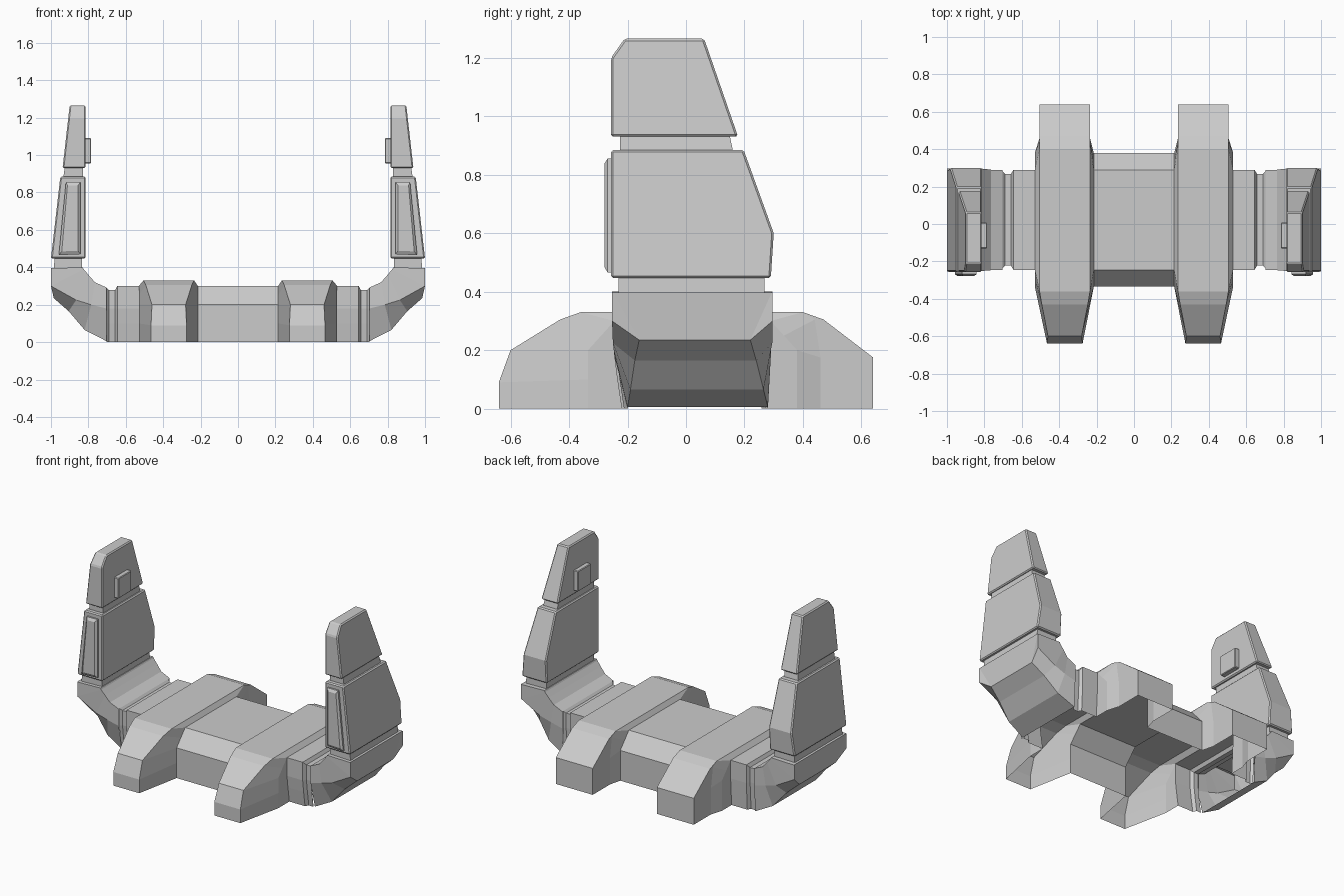
import bpy, bmesh

if "Cube" in bpy.data.objects:
    bpy.data.objects.remove(bpy.data.objects["Cube"])


def make(name, bm, bevel=0):
    # every part is drawn on the +x side and mirrored
    bmesh.ops.remove_doubles(bm, verts=bm.verts, dist=0.0005)
    bmesh.ops.recalc_face_normals(bm, faces=bm.faces)
    top = max(bm.faces, key=lambda f: f.calc_center_median().z)
    if top.normal.z < 0:
        bmesh.ops.reverse_faces(bm, faces=bm.faces)
    me = bpy.data.meshes.new(name)
    bm.to_mesh(me)
    bm.free()
    ob = bpy.data.objects.new(name, me)
    bpy.context.collection.objects.link(ob)
    if bevel:
        b = ob.modifiers.new("bevel", 'BEVEL')
        b.width, b.segments, b.limit_method = bevel, 1, 'ANGLE'
    m = ob.modifiers.new("mirror", 'MIRROR')
    m.use_clip = True
    return ob


def loft(name, rings, closed=False, cap_end=False):
    bm = bmesh.new()
    rows = [[bm.verts.new(p) for p in r] for r in rings]
    n = len(rows[0])
    for a, b in zip(rows, rows[1:]):
        for i in range(n if closed else n - 1):
            j = (i + 1) % n
            bm.faces.new((a[i], a[j], b[j], b[i]))
    if cap_end:
        bm.faces.new(rows[-1])
    return make(name, bm)


def plate(name, outline, inner, outer, bevel=0.007):
    # side outline (y, z); outer x is linear in z: ((z0, x0), (z1, x1))
    (z0, x0), (z1, x1) = outer
    bm = bmesh.new()
    a = [bm.verts.new((inner, y, z)) for y, z in outline]
    b = [bm.verts.new((x0 + (x1 - x0) * (z - z0) / (z1 - z0), y, z)) for y, z in outline]
    bm.faces.new(a)
    bm.faces.new(b[::-1])
    for i in range(len(a)):
        j = (i + 1) % len(a)
        bm.faces.new((a[i], a[j], b[j], b[i]))
    return make(name, bm, bevel)


# base shell, open underneath: centre block, foot and arm lofted along x
centre = [(-.335, 0), (-.335, .1), (-.335, .2), (-.29, .25), (-.245, .30),
          (.29, .30), (.335, .25), (.38, .2), (.38, 0)]
foot = [(-.64, 0), (-.64, .09), (-.60, .20), (-.43, .305), (-.36, .33),
        (.40, .33), (.47, .305), (.64, .175), (.64, 0)]
collar = foot[:5] + [(.40, .33), (.44, .305), (.46, .175), (.46, 0)]
arm = [(-.22, 0), (-.235, .1), (-.245, .18), (-.245, .24), (-.245, .30),
       (.29, .30), (.29, .24), (.29, .18), (.28, 0)]
inset = [.04, .04, .045, .012, 0, 0, 0, 0, 0]


def ring(sec, x, side=0):
    return [(x + side * t, y, z) for (y, z), t in zip(sec, inset)]


def shrink(sec, d):
    return [(y + d if y < 0 else y - d, min(z, .30 - d)) for y, z in sec]


loft("base_body", [
    ring(centre, 0), ring(centre, .215),
    ring(collar, .235, 1), ring(foot, .235, 1),
    ring(foot, .505, -1), ring(collar, .505, -1),
    ring(centre, .53), ring(arm, .53), ring(arm, .645),
    ring(shrink(arm, .022), .657), ring(shrink(arm, .022), .69),
    ring(shrink(arm, .008), .703)])


# elbow: inner edge, full-width edge and narrowed outer panel
def elbow_ring(inner, full, panel, f0, f1, p0, p1):
    (xi, zi), (xf, zf), (xp, zp) = inner, full, panel
    return [(xi, f0, zi), (xi, f1, zi), (xf, f1, zf),
            (xp, p1, zp), (xp, p0, zp), (xf, f0, zf)]


loft("elbow", [
    elbow_ring((.703, .292), (.703, .18), (.703, .005), -.245, .29, -.20, .28),
    elbow_ring((.765, .32), (.785, .20), (.82, .065), -.247, .29, -.19, .265),
    elbow_ring((.80, .36), (.865, .225), (.905, .165), -.25, .295, -.175, .24),
    elbow_ring((.825, .39), (1.0, .30), (.985, .235), -.253, .296, -.16, .22),
    elbow_ring((.83, .40), (1.0, .395), (1.0, .397), -.253, .296, -.25, .293)],
    closed=True, cap_end=True)

# upright: necks and plates
plate("lower_neck", [(-.23, .39), (.268, .39), (.268, .455), (-.23, .455)],
      .835, ((.39, .985), (.455, .98)), 0)
plate("lower_plate", [(-.256, .447), (.29, .447), (.30, .60), (.197, .885), (-.256, .885)],
      .815, ((.447, 1.0), (.885, .95)))
plate("upper_neck", [(-.225, .875), (.162, .875), (.148, .94), (-.225, .94)],
      .83, ((.875, .935), (.94, .925)), 0)
plate("upper_plate", [(-.256, .93), (.178, .93), (.062, 1.265), (-.21, 1.265), (-.256, 1.20)],
      .815, ((.93, .938), (1.265, .90)))

# front pad with sloped rim
pad_back = [(.842, .47), (.958, .465), (.92, .855), (.842, .855)]
pad_front = [(.855, .488), (.942, .485), (.912, .838), (.855, .838)]
loft("front_pad", [[(x, y, z) for x, z in p] for p, y in
                   ((pad_back, -.25), (pad_back, -.268), (pad_front, -.279))],
     closed=True, cap_end=True)

# small block on the inner face
plate("inner_block", [(-.13, .955), (.008, .955), (.008, 1.09), (-.13, 1.09)],
      .785, ((.955, .83), (1.09, .83)), 0.004)
